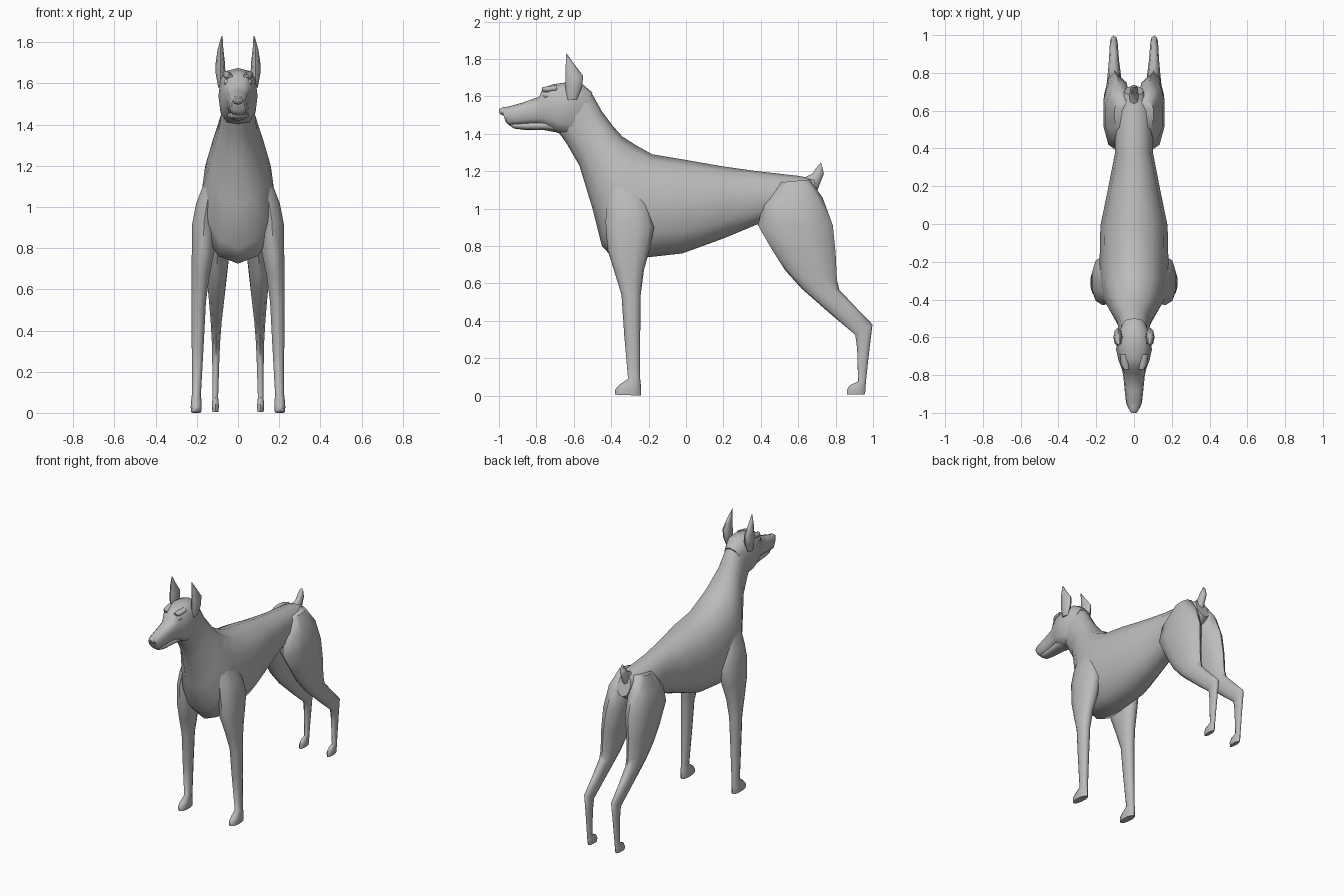
import bpy, bmesh, math
from mathutils import Vector

coat = bpy.data.materials.new("grey coat")
coat.diffuse_color = (0.5, 0.5, 0.5, 1)


def finish(obj, mirror, angle):
    obj.data.materials.append(coat)
    if mirror:
        m = obj.modifiers.new("mirror", 'MIRROR')
        m.use_clip = False
        m.use_mirror_merge = False
    bpy.ops.object.select_all(action='DESELECT')
    bpy.context.view_layer.objects.active = obj
    obj.select_set(True)
    bpy.ops.object.shade_smooth_by_angle(angle=math.radians(angle))


def loft(name, rings, n=12, mirror=False, power=0.9, angle=60):
    """Skin rings; each is (y1, z1, y2, z2, x centre, half width) spanning two profile points."""
    bm = bmesh.new()
    loops = []
    for y1, z1, y2, z2, xc, w in rings:
        c = Vector((xc, (y1 + y2) / 2, (z1 + z2) / 2))
        a = Vector((0, (y1 - y2) / 2, (z1 - z2) / 2))
        loop = []
        for i in range(n):
            t = 2 * math.pi * i / n
            s, k = math.sin(t), math.cos(t)
            s = math.copysign(abs(s) ** power, s)
            k = math.copysign(abs(k) ** power, k)
            loop.append(bm.verts.new(c + a * k + Vector((w * s, 0, 0))))
        loops.append(loop)
    for p, q in zip(loops, loops[1:]):
        for i in range(n):
            j = (i + 1) % n
            bm.faces.new((p[i], p[j], q[j], q[i]))
    bm.faces.new(loops[0])
    bm.faces.new(loops[-1])
    bmesh.ops.recalc_face_normals(bm, faces=bm.faces)
    mesh = bpy.data.meshes.new(name)
    bm.to_mesh(mesh)
    bm.free()
    obj = bpy.data.objects.new(name, mesh)
    bpy.context.collection.objects.link(obj)
    finish(obj, mirror, angle)
    return obj


# Trunk and neck, rump to nape
loft("trunk_and_neck", [
    (0.68, 1.16, 0.73, 1.02, 0, 0.05),
    (0.60, 1.175, 0.60, 0.93, 0, 0.10),
    (0.38, 1.20, 0.38, 0.915, 0, 0.10),
    (0.20, 1.225, 0.20, 0.84, 0, 0.135),
    (0.00, 1.26, -0.02, 0.76, 0, 0.178),
    (-0.18, 1.29, -0.20, 0.74, 0, 0.182),
    (-0.27, 1.34, -0.38, 0.725, 0, 0.182),
    (-0.34, 1.385, -0.45, 0.80, 0, 0.165),
    (-0.39, 1.44, -0.50, 1.00, 0, 0.135),
    (-0.45, 1.52, -0.57, 1.23, 0, 0.092),
    (-0.50, 1.61, -0.64, 1.35, 0, 0.078),
    (-0.56, 1.665, -0.69, 1.42, 0, 0.075)])

# Skull and upper muzzle
loft("head", [
    (-0.50, 1.62, -0.60, 1.38, 0, 0.065),
    (-0.56, 1.67, -0.64, 1.395, 0, 0.088),
    (-0.64, 1.675, -0.69, 1.405, 0, 0.095),
    (-0.71, 1.665, -0.735, 1.43, 0, 0.082),
    (-0.765, 1.645, -0.775, 1.445, 0, 0.064),
    (-0.785, 1.597, -0.82, 1.45, 0, 0.057),
    (-0.88, 1.565, -0.89, 1.447, 0, 0.049),
    (-0.95, 1.545, -0.945, 1.445, 0, 0.042),
    (-0.985, 1.53, -0.965, 1.465, 0, 0.03)], power=0.75)

# Lower jaw
loft("lower_jaw", [
    (-0.66, 1.49, -0.68, 1.405, 0, 0.06),
    (-0.76, 1.47, -0.76, 1.42, 0, 0.05),
    (-0.86, 1.465, -0.86, 1.42, 0, 0.038),
    (-0.92, 1.46, -0.92, 1.428, 0, 0.028),
    (-0.94, 1.46, -0.94, 1.442, 0, 0.016)], n=10)

# Nose
loft("nose", [
    (-0.955, 1.545, -0.955, 1.50, 0, 0.022),
    (-0.985, 1.54, -0.98, 1.498, 0, 0.025),
    (-1.0, 1.53, -0.997, 1.508, 0, 0.016)], n=8)

# Brow ridges
loft("brow", [
    (-0.69, 1.66, -0.69, 1.63, 0.055, 0.02),
    (-0.75, 1.652, -0.745, 1.622, 0.047, 0.022),
    (-0.772, 1.645, -0.765, 1.625, 0.04, 0.014)], n=8, mirror=True)

# Eyes
loft("eye", [
    (-0.735, 1.62, -0.735, 1.592, 0.058, 0.012),
    (-0.755, 1.622, -0.755, 1.59, 0.055, 0.012),
    (-0.768, 1.612, -0.768, 1.6, 0.051, 0.006)], n=8, mirror=True)

# Pricked ears
loft("ear", [
    (-0.635, 1.58, -0.585, 1.58, 0.082, 0.014),
    (-0.645, 1.65, -0.555, 1.65, 0.085, 0.024),
    (-0.645, 1.70, -0.55, 1.71, 0.086, 0.022),
    (-0.643, 1.765, -0.592, 1.765, 0.085, 0.014),
    (-0.642, 1.83, -0.635, 1.825, 0.078, 0.003)], n=8, mirror=True)

# Front legs, shoulder to paw
loft("front_leg", [
    (-0.42, 1.13, -0.26, 1.13, 0.13, 0.03),
    (-0.425, 1.02, -0.20, 1.02, 0.15, 0.055),
    (-0.43, 0.93, -0.17, 0.90, 0.165, 0.06),
    (-0.42, 0.78, -0.195, 0.78, 0.17, 0.057),
    (-0.385, 0.67, -0.225, 0.67, 0.182, 0.046),
    (-0.345, 0.54, -0.242, 0.54, 0.191, 0.037),
    (-0.33, 0.32, -0.245, 0.32, 0.196, 0.03),
    (-0.31, 0.09, -0.245, 0.09, 0.202, 0.023),
    (-0.36, 0.055, -0.24, 0.045, 0.203, 0.027),
    (-0.38, 0.03, -0.24, 0.025, 0.203, 0.028),
    (-0.38, 0.005, -0.24, 0.0, 0.203, 0.025)], n=10, mirror=True)

# Hind legs, thigh to paw
loft("hind_leg", [
    (0.50, 1.14, 0.66, 1.155, 0.06, 0.045),
    (0.41, 1.02, 0.73, 1.06, 0.078, 0.075),
    (0.385, 0.91, 0.785, 0.91, 0.088, 0.077),
    (0.46, 0.78, 0.80, 0.76, 0.10, 0.06),
    (0.53, 0.67, 0.807, 0.62, 0.103, 0.048),
    (0.62, 0.57, 0.82, 0.565, 0.104, 0.041),
    (0.78, 0.43, 0.91, 0.47, 0.106, 0.028),
    (0.905, 0.325, 0.997, 0.38, 0.107, 0.021),
    (0.915, 0.25, 0.982, 0.26, 0.108, 0.018),
    (0.92, 0.075, 0.962, 0.075, 0.11, 0.014),
    (0.875, 0.055, 0.96, 0.045, 0.11, 0.017),
    (0.86, 0.03, 0.96, 0.025, 0.11, 0.018),
    (0.86, 0.005, 0.955, 0.005, 0.11, 0.015)], n=10, mirror=True)

# Docked tail
loft("tail", [
    (0.63, 1.165, 0.70, 1.09, 0, 0.032),
    (0.675, 1.185, 0.715, 1.13, 0, 0.022),
    (0.695, 1.215, 0.737, 1.185, 0, 0.02),
    (0.722, 1.248, 0.735, 1.195, 0, 0.012)], n=8)
